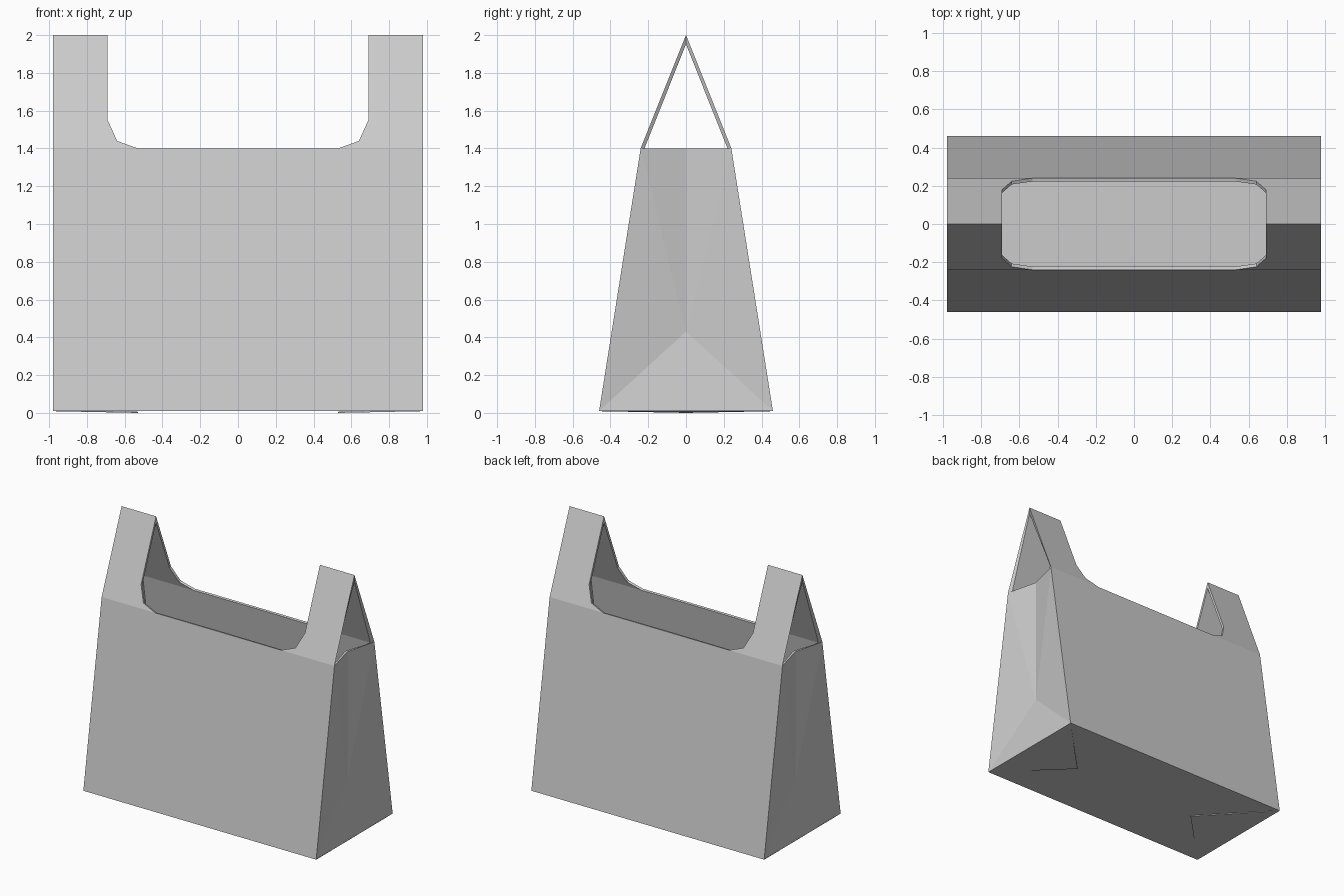
import bpy, bmesh
from mathutils import Vector

if "Cube" in bpy.data.objects:
    bpy.data.objects.remove(bpy.data.objects["Cube"])

W, D, D2 = 0.98, 0.46, 0.24      # half width, half depth at base, at shoulder
Z0, Z1, Z2 = 0.01, 1.40, 2.0     # base, shoulder, handle top
IN = 0.92                        # x of the inward gusset crease


def front(x, z):
    """Point on the sloping front panel / handle surface."""
    if z <= Z1:
        y = -D + (D - D2) * (z - Z0) / (Z1 - Z0)
    else:
        y = -D2 * (Z2 - z) / (Z2 - Z1)
    return (x, y, z)


def make_part(name, faces, mirror_y, thickness, inside):
    """Mesh from polygons facing away from 'inside', mirrored and thickened."""
    bm = bmesh.new()
    for pts in faces:
        f = bm.faces.new([bm.verts.new(p) for p in pts])
        f.normal_update()
        if f.normal.dot(f.calc_center_median() - Vector(inside)) < 0:
            f.normal_flip()
    bmesh.ops.remove_doubles(bm, verts=bm.verts[:], dist=1e-5)
    me = bpy.data.meshes.new(name)
    bm.to_mesh(me)
    bm.free()
    ob = bpy.data.objects.new(name, me)
    bpy.context.collection.objects.link(ob)
    m = ob.modifiers.new("mirror", 'MIRROR')
    m.use_axis = (True, mirror_y, False)
    m.merge_threshold = 0.0005
    s = ob.modifiers.new("thickness", 'SOLIDIFY')
    s.thickness = thickness
    s.offset = -1
    s.use_even_offset = True
    s.use_quality_normals = True
    return ob


# Quarter of the bag: panel, handle with curved cut-out, gusset and base
base, shoulder = front(W, Z0), front(W, Z1)
cut = front(0.53, Z1)
crease_low, crease_top = (IN, 0, 0.43), (IN, 0, Z1)
quarter = [
    [front(0, Z0), base, shoulder, cut, front(0, Z1)],
    [shoulder, front(W, Z2), front(0.69, Z2), front(0.69, 1.55),
     front(0.64, 1.44), cut],
    [base, crease_low, shoulder],
    [crease_low, crease_top, shoulder],
    [base, (W, 0, Z0), crease_low],
    [(0, 0, Z0), front(0, Z0), base, (W, 0, Z0)],
]
make_part("bag_body", quarter, True, 0.018, (0, 0, 0.7))

# Triangular folded flaps under the base
make_part("base_fold", [[(W, -D, Z0 - 0.001), (W, D, Z0 - 0.001), (0.53, 0, 0)]],
          False, 0.006, (0.8, 0, 1))
